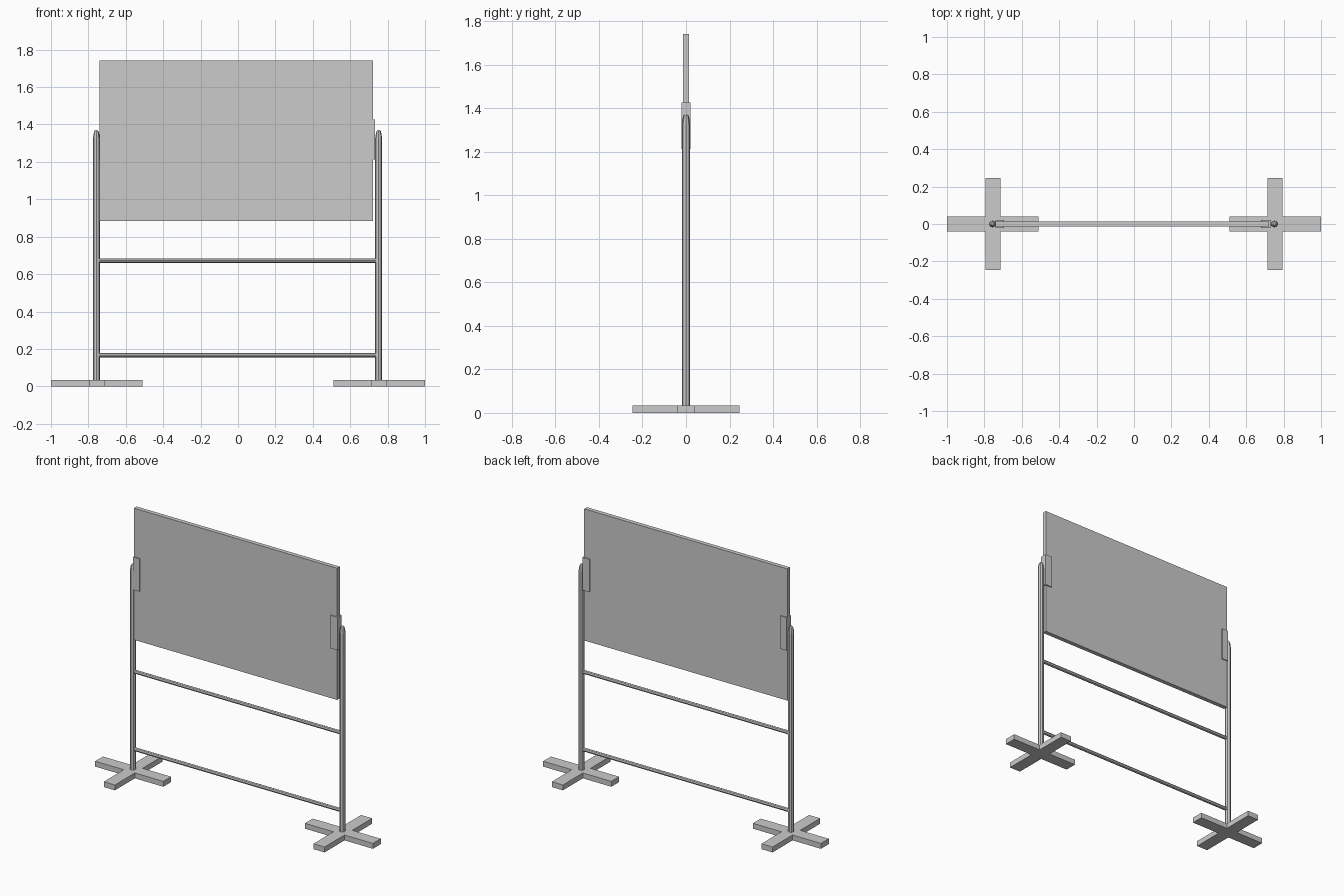
import bpy, bmesh, math
from mathutils import Matrix

if "Cube" in bpy.data.objects:
    bpy.data.objects.remove(bpy.data.objects["Cube"])


def finish(name, bm, smooth=False):
    bmesh.ops.recalc_face_normals(bm, faces=bm.faces)
    me = bpy.data.meshes.new(name)
    bm.to_mesh(me)
    bm.free()
    ob = bpy.data.objects.new(name, me)
    bpy.context.collection.objects.link(ob)
    return ob


def box(name, lo, hi):
    bm = bmesh.new()
    bmesh.ops.create_cube(bm, size=1)
    for v in bm.verts:
        v.co = [(a + b) / 2 + c * (b - a) for a, b, c in zip(lo, hi, v.co)]
    return finish(name, bm)


def lathe(name, profile, sides, matrix):
    """Closed solid from (radius, height) rings about local z."""
    bm = bmesh.new()
    rings = [[bm.verts.new((r * math.cos(math.tau * i / sides),
                            r * math.sin(math.tau * i / sides), h))
              for i in range(sides)] for r, h in profile]
    for a, b in zip(rings, rings[1:]):
        for i in range(sides):
            j = (i + 1) % sides
            bm.faces.new((a[i], a[j], b[j], b[i]))
    bm.faces.new(rings[0])
    bm.faces.new(rings[-1])
    bm.transform(matrix)
    return finish(name, bm)


def cross_foot(name, cx, reach=0.245, half=0.04, height=0.035):
    # Plus-shaped outline, one corner repeated by quarter turns
    bm = bmesh.new()
    corner = [(reach, -half), (reach, half), (half, half)]
    verts = []
    for k in range(4):
        c, s = round(math.cos(k * math.pi / 2)), round(math.sin(k * math.pi / 2))
        verts += [bm.verts.new((cx + x * c - y * s, x * s + y * c, 0)) for x, y in corner]
    face = bm.faces.new(verts)
    out = bmesh.ops.extrude_face_region(bm, geom=[face])["geom"]
    bmesh.ops.translate(bm, vec=(0, 0, height),
                        verts=[g for g in out if isinstance(g, bmesh.types.BMVert)])
    return finish(name, bm)


# Writing panel
box("board", (-0.74, -0.014, 0.885), (0.723, 0.014, 1.742))

# Pivot clamps gripping the panel edges
box("clamp_left", (-0.74, -0.021, 1.213), (-0.695, 0.021, 1.427))
box("clamp_right", (0.68, -0.021, 1.213), (0.732, 0.021, 1.427))

# Feet and posts with tapered tips
post_profile = [(0.0185, 0.03), (0.0185, 1.325), (0.015, 1.35), (0.011, 1.365), (0.006, 1.37)]
for side, x in (("left", -0.757), ("right", 0.752)):
    cross_foot("foot_" + side, -0.755 if x < 0 else 0.755)
    lathe("post_" + side, post_profile, 8, Matrix.Translation((x, 0, 0)))

# Horizontal rails between the posts
for label, z in (("upper", 0.672), ("lower", 0.167)):
    lathe("rail_" + label, [(0.012, -0.742), (0.012, 0.737)], 8,
          Matrix.Translation((0, 0, z)) @ Matrix.Rotation(math.pi / 2, 4, 'Y'))
